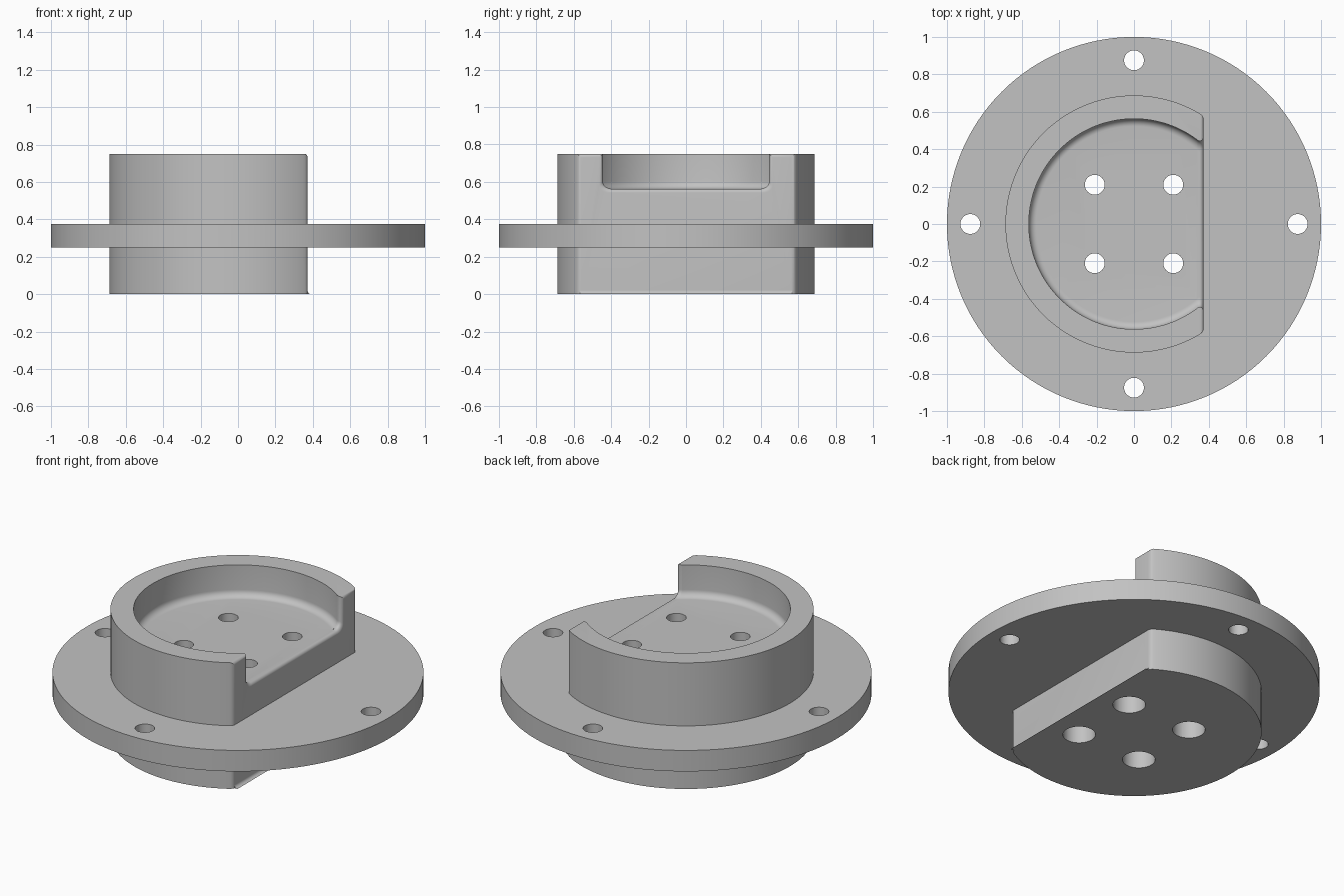
import bpy, bmesh
from math import sin, cos, pi, sqrt, acos

cube = bpy.data.objects.get("Cube")
if cube:
    bpy.data.objects.remove(cube, do_unlink=True)

grey = bpy.data.materials.new("plain_grey")
grey.use_nodes = True
grey.diffuse_color = (0.54, 0.54, 0.54, 1)
grey.node_tree.nodes["Principled BSDF"].inputs["Base Color"].default_value = grey.diffuse_color

FLAT_X = 0.372      # the flat side of the hub
HUB_R = 0.6875
HUB_TOP = 0.75
POCKET_R = 0.5625
FLOOR_Z = 0.5625
COVE = 0.04         # fillet between pocket wall and floor
ROUND = 0.02        # rounding of the edges around the flat


def skin(name, rings):
    """Closed solid through matching rings of points."""
    bm = bmesh.new()
    loops = [[bm.verts.new(p) for p in ring] for ring in rings]
    n = len(loops[0])
    for a, b in zip(loops, loops[1:]):
        for i in range(n):
            j = (i + 1) % n
            bm.faces.new((a[i], a[j], b[j], b[i]))
    bm.faces.new(loops[0])
    bm.faces.new(loops[-1])
    bmesh.ops.recalc_face_normals(bm, faces=bm.faces)
    mesh = bpy.data.meshes.new(name)
    bm.to_mesh(mesh)
    bm.free()
    mesh.materials.append(grey)
    ob = bpy.data.objects.new(name, mesh)
    bpy.context.collection.objects.link(ob)
    return ob


def lathe(name, profile, centre=(0, 0), n=48):
    """Round solid from (radius, height) pairs."""
    cx, cy = centre
    turn = [2 * pi * i / n for i in range(n)]
    return skin(name, [[(cx + r * cos(t), cy + r * sin(t), z) for t in turn] for r, z in profile])


def activate(ob):
    bpy.ops.object.select_all(action='DESELECT')
    ob.select_set(True)
    bpy.context.view_layer.objects.active = ob


def cut(ob, cutters):
    activate(ob)
    for cutter in cutters:
        mod = ob.modifiers.new("cut", 'BOOLEAN')
        mod.operation = 'DIFFERENCE'
        mod.solver = 'EXACT'
        mod.object = cutter
        bpy.ops.object.modifier_apply(modifier=mod.name)
        bpy.data.objects.remove(cutter, do_unlink=True)


def smooth(ob):
    activate(ob)
    bpy.ops.object.shade_smooth_by_angle(angle=pi / 6)


# Hub: round body with one flat side
start = acos(FLAT_X / HUB_R)
steps = 96
angles = [start + (2 * pi - 2 * start) * i / steps for i in range(steps + 1)]
hub = skin("hub", [[(HUB_R * cos(t), HUB_R * sin(t), z) for t in angles] for z in (0, HUB_TOP)])

# Round the top and upright edges of the flat
bm = bmesh.new()
bm.from_mesh(hub.data)
rim = [e for e in bm.edges
       if all(abs(v.co.x - FLAT_X) < 1e-4 for v in e.verts) and max(v.co.z for v in e.verts) > 0.1]
bmesh.ops.bevel(bm, geom=rim, offset=ROUND * sqrt(2), offset_type='WIDTH',
                segments=5, profile=0.5, affect='EDGES')
bm.to_mesh(hub.data)
bm.free()

# Pocket cutter with a coved floor edge
quarter = [i * pi / 16 for i in range(9)]
pocket = lathe("pocket_cutter",
               [(POCKET_R - COVE + COVE * sin(t), FLOOR_Z + COVE - COVE * cos(t)) for t in quarter]
               + [(POCKET_R, HUB_TOP + 0.1)], n=128)

# Mouth cutter: widens smoothly where the pocket breaks through the flat
round_x = FLAT_X - ROUND
round_y = sqrt((POCKET_R + ROUND) ** 2 - round_x ** 2)
mouth_x = round_x * POCKET_R / (POCKET_R + ROUND)


def mouth_ring(x, at):
    half = round_y - sqrt(max(0, ROUND ** 2 - (at - round_x) ** 2))
    drop = max(0, at - round_x)
    floor = FLOOR_Z - ROUND + sqrt(max(0, ROUND ** 2 - drop ** 2))
    wide = 0.05
    side = [(half - wide + wide * sin(t), floor + COVE - COVE * cos(t)) for t in quarter]
    side.append((half, HUB_TOP + 0.1))
    return [(x, y, z) for y, z in side] + [(x, -y, z) for y, z in reversed(side)]


reach = [mouth_x, (mouth_x + round_x) / 2] + [round_x + ROUND * sin(t) for t in quarter]
mouth = skin("mouth_cutter", [mouth_ring(x, x) for x in reach] + [mouth_ring(FLAT_X + 0.1, FLAT_X)])

# Bolt holes through the hub, counterbored from below
bolts = [(x, y) for x in (-0.21, 0.21) for y in (-0.21, 0.21)]
bores = [lathe("bore_cutter", [(0.088, -0.1), (0.088, 0.375), (0.053, 0.375), (0.053, 0.9)], c)
         for c in bolts]
cut(hub, [pocket, mouth] + bores)
smooth(hub)

# Flange disc with four rim holes and clearance for the hub bolts
flange = lathe("flange", [(1, 0.25), (1, 0.375)], n=128)
rim_holes = [lathe("hole_cutter", [(0.053, 0), (0.053, 0.6)], (0.875 * cos(k * pi / 2), 0.875 * sin(k * pi / 2)))
             for k in range(4)]
clearance = [lathe("clearance_cutter", [(0.12, 0), (0.12, 0.6)], c) for c in bolts]
cut(flange, rim_holes + clearance)
smooth(flange)

# Small cove flaring out at the foot of the flat
cove = [(FLAT_X + ROUND - ROUND * sin(t), ROUND - ROUND * cos(t)) for t in quarter] + [(FLAT_X, 0)]
foot = skin("foot_cove", [[(x, y, z) for x, z in cove] for y in (-0.566, 0.566)])
smooth(foot)
